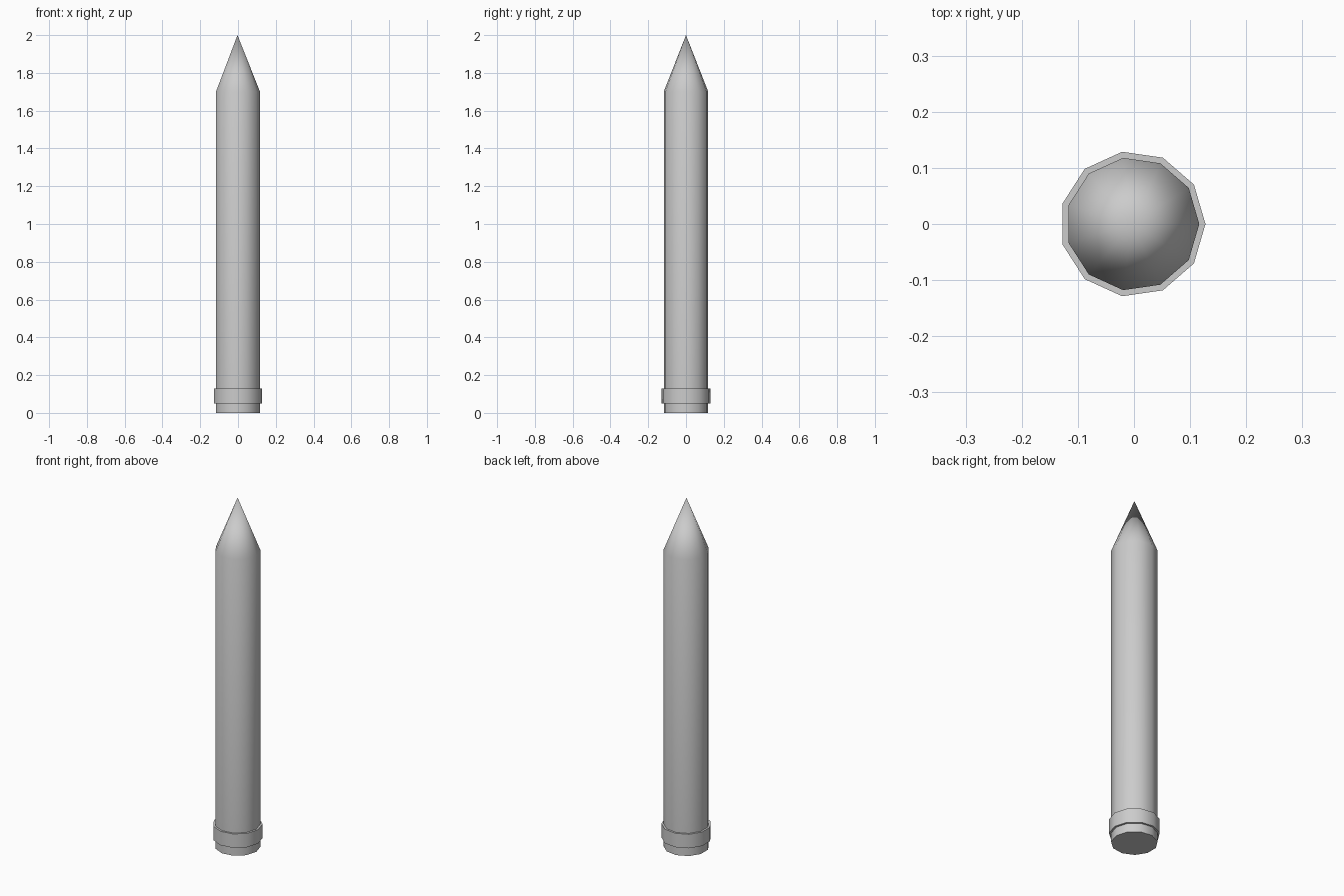
import bpy, bmesh, math

if "Cube" in bpy.data.objects:
    bpy.data.objects.remove(bpy.data.objects["Cube"])

SIDES = 11
BODY_R, COLLAR_R = 0.119, 0.13
CENTRE_X = -0.0026  # offset so the odd-sided outline is centred

# outline from the base edge, over the collar, up to the shoulder
PROFILE = [(BODY_R, 0), (BODY_R, 0.05), (COLLAR_R, 0.05), (COLLAR_R, 0.13),
           (BODY_R, 0.13), (BODY_R, 1.70)]
TIP_Z = 2.0


def ring(bm, r, z):
    step = 2 * math.pi / SIDES
    return [bm.verts.new((CENTRE_X + r * math.cos(i * step), r * math.sin(i * step), z))
            for i in range(SIDES)]


bm = bmesh.new()
rings = [ring(bm, r, z) for r, z in PROFILE]
tip = bm.verts.new((CENTRE_X, 0, TIP_Z))

# base cap, walls and pointed top
bm.faces.new(rings[0][::-1])
for i in range(SIDES):
    j = (i + 1) % SIDES
    for low, high in zip(rings, rings[1:]):
        bm.faces.new((low[i], low[j], high[j], high[i]))
    bm.faces.new((rings[-1][i], rings[-1][j], tip))

mesh = bpy.data.meshes.new("pointed_post")
bm.to_mesh(mesh)
bm.free()
post = bpy.data.objects.new("pointed_post", mesh)
bpy.context.collection.objects.link(post)

# smooth around the post, sharp at the collar and base
bpy.context.view_layer.objects.active = post
post.select_set(True)
bpy.ops.object.shade_smooth_by_angle(angle=math.radians(40))
